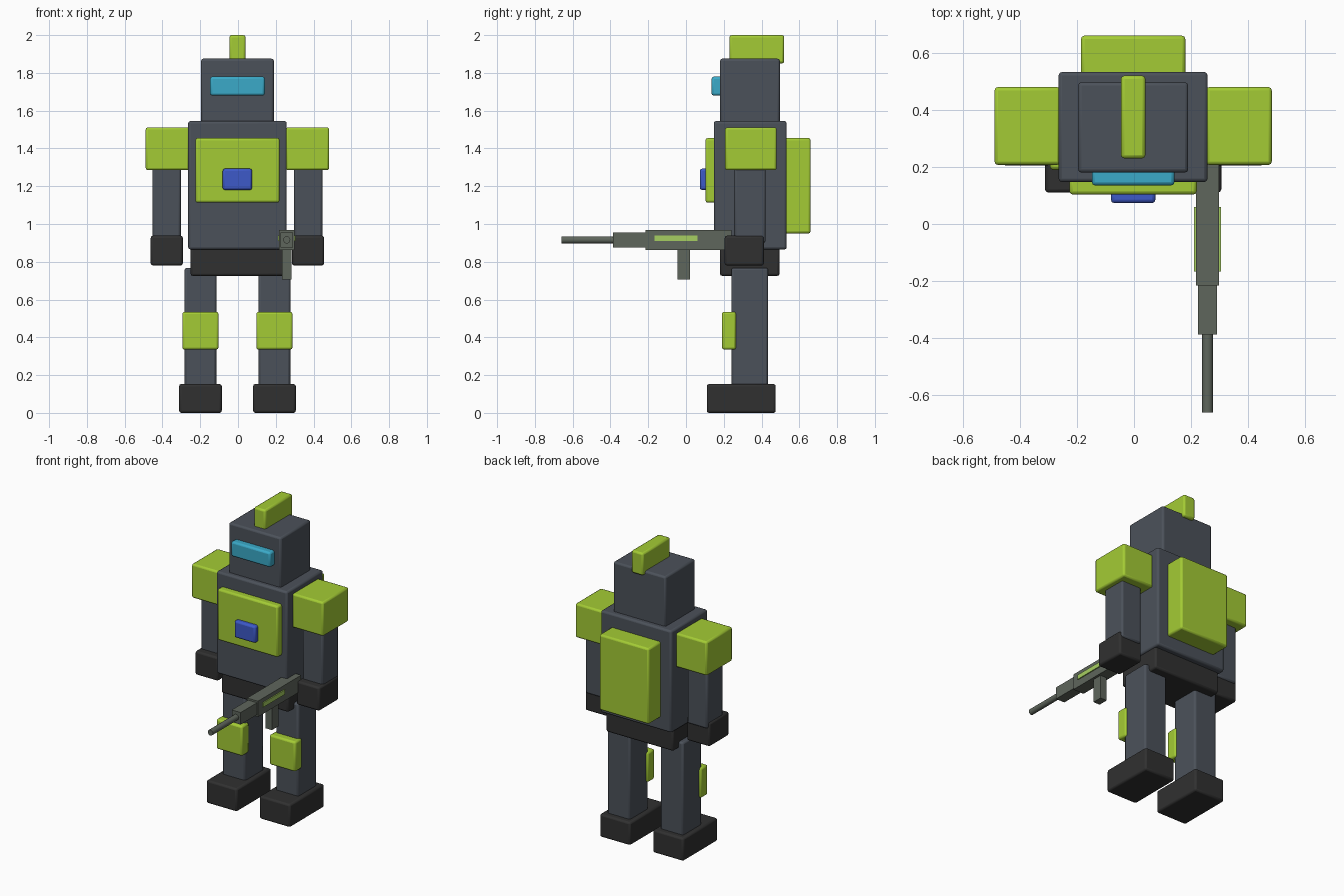
import bpy, math
from mathutils import Vector

if "Cube" in bpy.data.objects:
    bpy.data.objects.remove(bpy.data.objects["Cube"])


def material(name, rgb):
    m = bpy.data.materials.new(name)
    m.diffuse_color = (*rgb, 1)
    m.use_nodes = True
    m.node_tree.nodes["Principled BSDF"].inputs["Base Color"].default_value = m.diffuse_color
    return m


SLATE = material("slate", (0.071, 0.083, 0.102))
LIME = material("lime", (0.37, 0.60, 0.035))
BLACK = material("black", (0.03, 0.03, 0.03))
CYAN = material("cyan", (0.043, 0.40, 0.58))
BLUE = material("blue", (0.047, 0.10, 0.58))
GUN = material("gun_grey", (0.114, 0.133, 0.107))
STRIPE = material("pale_lime", (0.38, 0.62, 0.12))
CX = -0.003  # body centre line


def box(name, mat, x, y, z, bevel=0.012):
    """Box from (min, max) ranges, with rounded edges."""
    lo, hi = (Vector(p) for p in zip(x, y, z))
    bpy.ops.mesh.primitive_cube_add(size=1, location=(lo + hi) / 2)
    ob = bpy.context.object
    ob.name = name
    ob.scale = hi - lo
    bpy.ops.object.transform_apply(location=False, rotation=False, scale=True)
    ob.data.materials.append(mat)
    if bevel:
        mod = ob.modifiers.new("Bevel", "BEVEL")
        mod.width = bevel
        mod.segments = 2
        bpy.ops.object.shade_smooth_by_angle(angle=math.radians(35))
    return ob


def centred(name, mat, half, y, z, bevel=0.012):
    return box(name, mat, (CX - half, CX + half), y, z, bevel)


def pair(name, mat, x, y, z, bevel=0.012):
    for side, s in (("left", -1), ("right", 1)):
        box(f"{side}_{name}", mat, sorted(CX + s * v for v in x), y, z, bevel)


# Head
centred("head", SLATE, 0.193, (0.18, 0.497), (1.52, 1.875))
centred("crest", LIME, 0.043, (0.23, 0.52), (1.85, 2.0))
centred("visor", CYAN, 0.145, (0.135, 0.21), (1.68, 1.78))

# Trunk
centred("torso", SLATE, 0.261, (0.147, 0.533), (0.865, 1.545))
centred("chest_plate", LIME, 0.223, (0.103, 0.17), (1.113, 1.455))
centred("chest_badge", BLUE, 0.078, (0.073, 0.12), (1.18, 1.293))
centred("backpack", LIME, 0.183, (0.5, 0.66), (0.95, 1.455))
centred("pelvis", BLACK, 0.248, (0.18, 0.495), (0.725, 0.88))

# Arms
pair("shoulder", LIME, (0.255, 0.486), (0.207, 0.48), (1.285, 1.512))
pair("arm", SLATE, (0.3, 0.45), (0.255, 0.422), (0.9, 1.32))
pair("hand", BLACK, (0.289, 0.459), (0.205, 0.412), (0.78, 0.938))

# Legs
pair("leg", SLATE, (0.112, 0.28), (0.24, 0.435), (0.12, 0.768))
pair("knee_pad", LIME, (0.1, 0.292), (0.19, 0.265), (0.335, 0.535))
pair("foot", BLACK, (0.083, 0.309), (0.11, 0.475), (0.0, 0.153))

# Rifle
GX = 0.258


def gun_part(name, mat, half, y, z):
    return box(name, mat, (GX - half, GX + half), y, z, 0)


gun_part("rifle_body", GUN, 0.04, (-0.215, 0.24), (0.862, 0.967))
gun_part("rifle_handguard", GUN, 0.033, (-0.387, -0.2), (0.875, 0.955))
gun_part("rifle_magazine", GUN, 0.024, (-0.045, 0.022), (0.705, 0.87))
for s in (-1, 1):
    box("rifle_stripe", STRIPE, sorted((GX + s * 0.039, GX + s * 0.047)),
        (-0.167, 0.06), (0.91, 0.94), 0)
bpy.ops.mesh.primitive_cylinder_add(
    vertices=16, radius=0.019, depth=0.28,
    location=(GX, -0.52, 0.916), rotation=(math.pi / 2, 0, 0))
barrel = bpy.context.object
barrel.name = "rifle_barrel"
barrel.data.materials.append(GUN)
bpy.ops.object.shade_smooth_by_angle(angle=math.radians(35))
